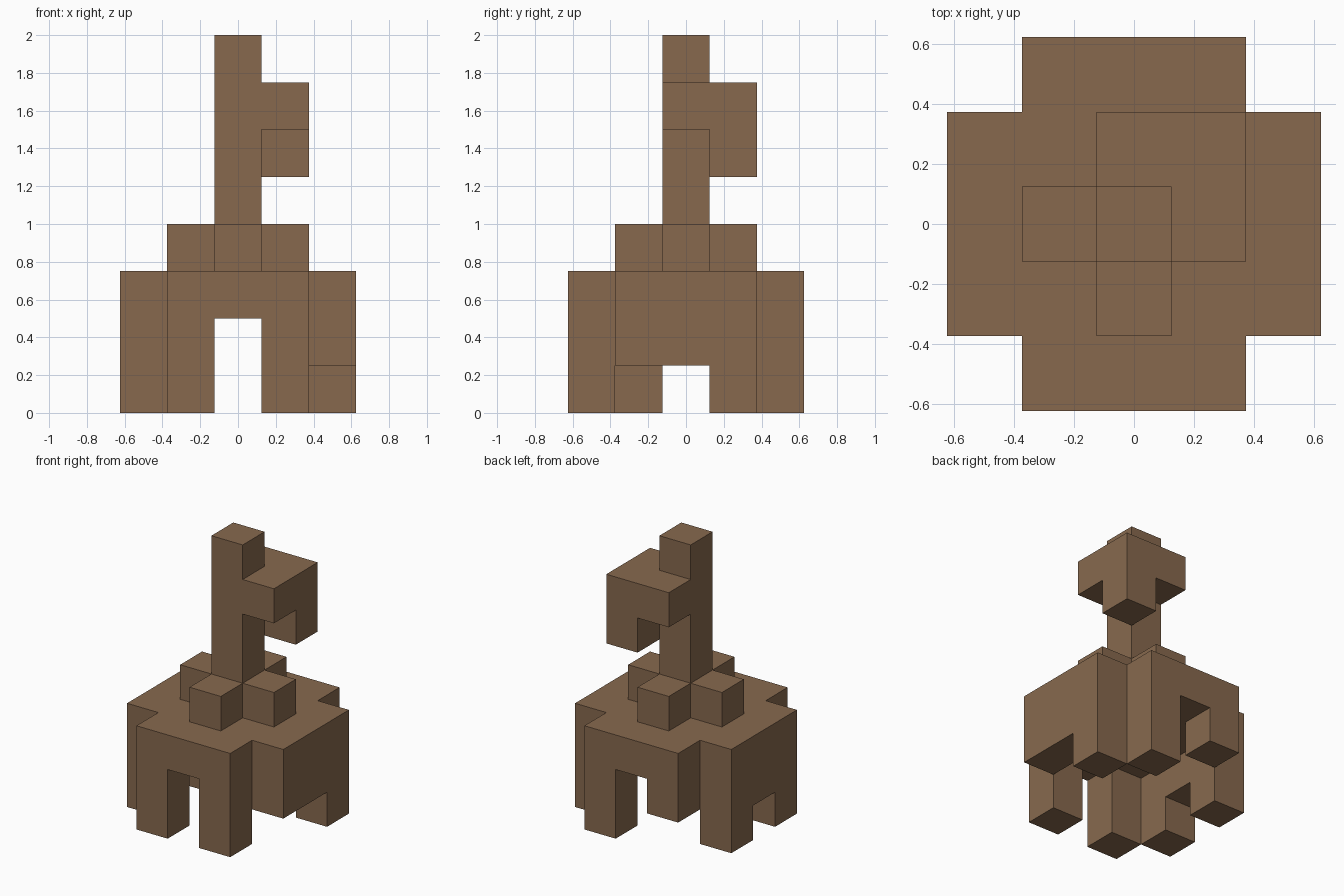
import bpy, bmesh
from math import radians
from mathutils import Vector
from itertools import product

CELL = 0.25

cube = bpy.data.objects.get("Cube")
if cube:
    bpy.data.objects.remove(cube, do_unlink=True)

brown = bpy.data.materials.new("warm_brown")
brown.use_nodes = True
color = (0.242, 0.141, 0.076, 1)
brown.diffuse_color = color
brown.node_tree.nodes["Principled BSDF"].inputs["Base Color"].default_value = color

parts = {}


def block(x, y, z):
    """Cells filling inclusive (low, high) ranges on the block grid."""
    return set(product(*(range(a, b + 1) for a, b in (x, y, z))))


# Body slab: a square with its corners cut away
parts["body"] = block((-2, 2), (-1, 1), (2, 2)) | block((-1, 1), (-2, 2), (2, 2))

# Side skirts between the side legs
for side, name in ((-1, "right"), (1, "left")):
    parts[name + "_skirt"] = block((side * 2, side * 2), (-1, 1), (1, 1))

# Front and back legs; one back leg is cut short
for x, side in ((-1, "right"), (1, "left")):
    for y, end in ((-2, "front"), (2, "back")):
        low = 1 if (x, y) == (-1, 2) else 0
        parts[f"{end}_{side}_leg"] = block((x, x), (y, y), (low, 1))

# Feet under the side skirts; the front left one is absent
for x, y, name in ((-2, -1, "right_front_foot"), (-2, 1, "right_back_foot"),
                   (2, 1, "left_back_foot")):
    parts[name] = block((x, x), (y, y), (0, 0))

# Neck and the four studs around its base
parts["neck"] = block((0, 0), (0, 0), (3, 7))
for x, y, name in ((-1, 0, "right"), (1, 0, "left"), (0, -1, "front"), (0, 1, "back")):
    parts[name + "_stud"] = block((x, x), (y, y), (3, 3))

# Overhanging head with a hanging tip at its outer corner
parts["head"] = block((0, 1), (0, 1), (6, 6)) - parts["neck"]
parts["head_tip"] = block((1, 1), (1, 1), (5, 5))

occupied = set().union(*parts.values())


def build(name, cells):
    """Skin the exposed sides of a part and merge its flat areas."""
    bm = bmesh.new()
    for cell in cells:
        centre = Vector(cell) + Vector((0, 0, 0.5))
        for axis, sign in product(range(3), (-1, 1)):
            n = Vector((0, 0, 0))
            n[axis] = sign
            if tuple(int(c + d) for c, d in zip(cell, n)) in occupied:
                continue
            u = Vector((0, 0, 0))
            u[(axis + 1) % 3] = 1
            v = n.cross(u)
            ring = (-u - v, u - v, u + v, v - u)
            bm.faces.new([bm.verts.new((centre + (n + c) / 2) * CELL) for c in ring])
    bmesh.ops.remove_doubles(bm, verts=bm.verts[:], dist=CELL / 100)
    bmesh.ops.dissolve_limit(bm, angle_limit=radians(1), verts=bm.verts[:], edges=bm.edges[:])
    mesh = bpy.data.meshes.new(name)
    bm.to_mesh(mesh)
    bm.free()
    mesh.materials.append(brown)
    bpy.context.collection.objects.link(bpy.data.objects.new(name, mesh))


for part_name, part_cells in parts.items():
    build(part_name, part_cells)
